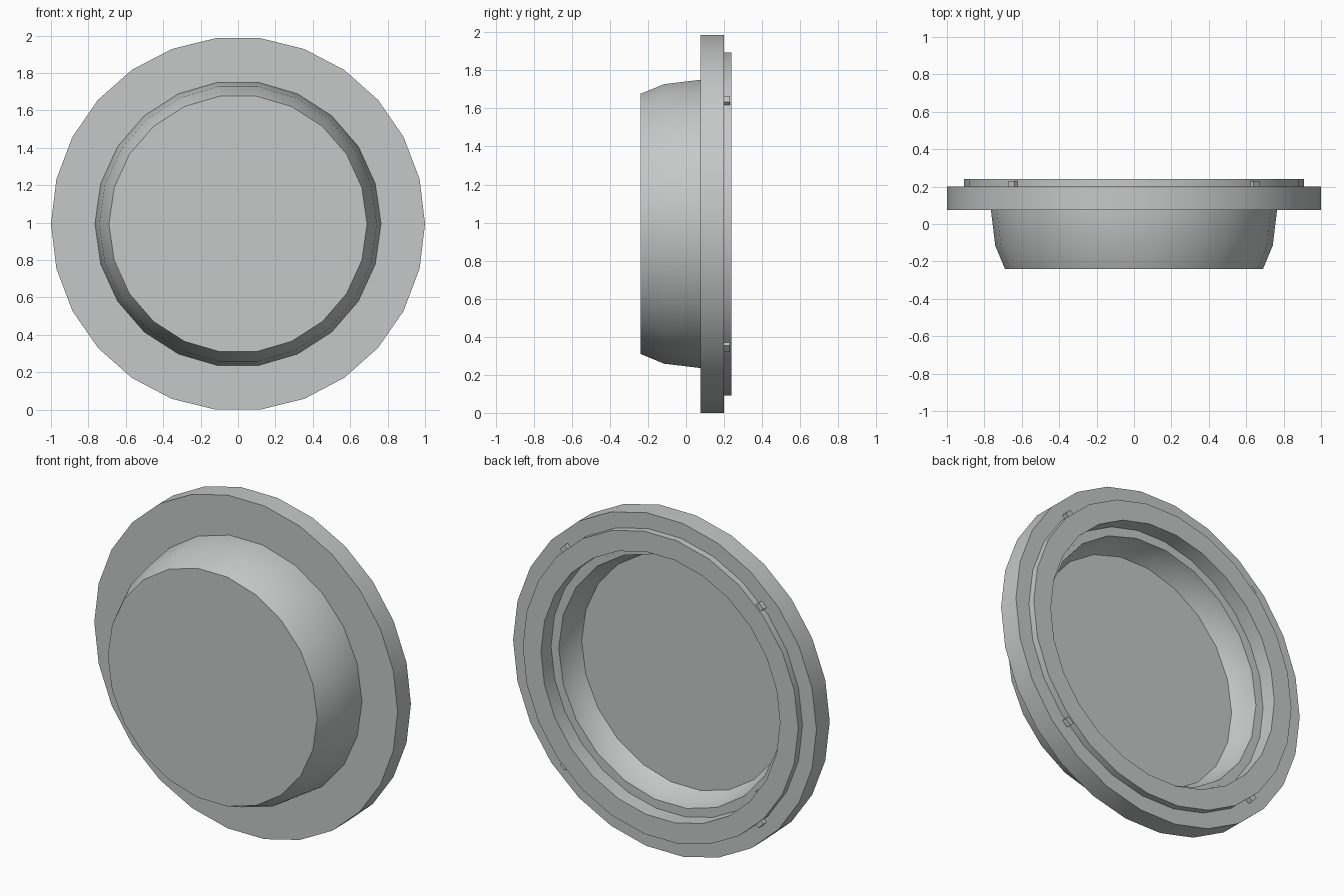
import bpy, bmesh, math
from mathutils import Matrix

if "Cube" in bpy.data.objects:
    bpy.data.objects.remove(bpy.data.objects["Cube"])

CZ = math.sin(math.pi * 6 / 26 * 2 - 0) and 0.993   # height of the axis

grey = bpy.data.materials.new("light_grey")
grey.diffuse_color = (0.56, 0.58, 0.57, 1)
grey.use_nodes = True
grey.node_tree.nodes["Principled BSDF"].inputs["Base Color"].default_value = grey.diffuse_color


def finish(bm, name):
    bmesh.ops.recalc_face_normals(bm, faces=bm.faces)
    mesh = bpy.data.meshes.new(name)
    bm.to_mesh(mesh)
    bm.free()
    ob = bpy.data.objects.new(name, mesh)
    bpy.context.collection.objects.link(ob)
    mesh.materials.append(grey)
    bpy.ops.object.select_all(action='DESELECT')
    ob.select_set(True)
    bpy.context.view_layer.objects.active = ob
    bpy.ops.object.shade_smooth_by_angle(angle=math.radians(30))
    return ob


def lathe(name, profile, sides, closed):
    """Turn (radius, y) points round the y axis; open profiles get end discs."""
    bm = bmesh.new()
    rings = []
    for r, y in profile:
        rings.append([bm.verts.new((r * math.cos(2 * math.pi * i / sides), y,
                                    CZ + r * math.sin(2 * math.pi * i / sides)))
                      for i in range(sides)])
    pairs = list(zip(rings, rings[1:]))
    if closed:
        pairs.append((rings[-1], rings[0]))
    for a, b in pairs:
        for i in range(sides):
            j = (i + 1) % sides
            bm.faces.new((a[i], a[j], b[j], b[i]))
    if not closed:
        bm.faces.new(rings[0])
        bm.faces.new(rings[-1])
    return finish(bm, name)


# Outer flange with raised back rim and recessed inner ledge
lathe("flange", [(1, .075), (1, .2), (.908, .2), (.908, .24), (.788, .24),
                 (.788, .145), (.75, .145), (.75, .075)], 26, True)

# Bulging front cap with a shallow dish behind it
lathe("cap", [(.69, -.24), (.742, -.115), (.765, .075), (.765, .146),
              (.737, .146), (.724, .07), (.688, 0)], 22, False)

# Four small locking tabs round the back rim
for k in range(4):
    bm = bmesh.new()
    bmesh.ops.create_cube(bm, size=1, matrix=Matrix.Translation((0, 0, CZ))
                          @ Matrix.Rotation(math.radians(45 + 90 * k), 4, 'Y')
                          @ Matrix.Translation((.9, .213, 0))
                          @ Matrix.Diagonal((.055, .034, .045, 1)))
    finish(bm, "locking_tab_%d" % (k + 1))
